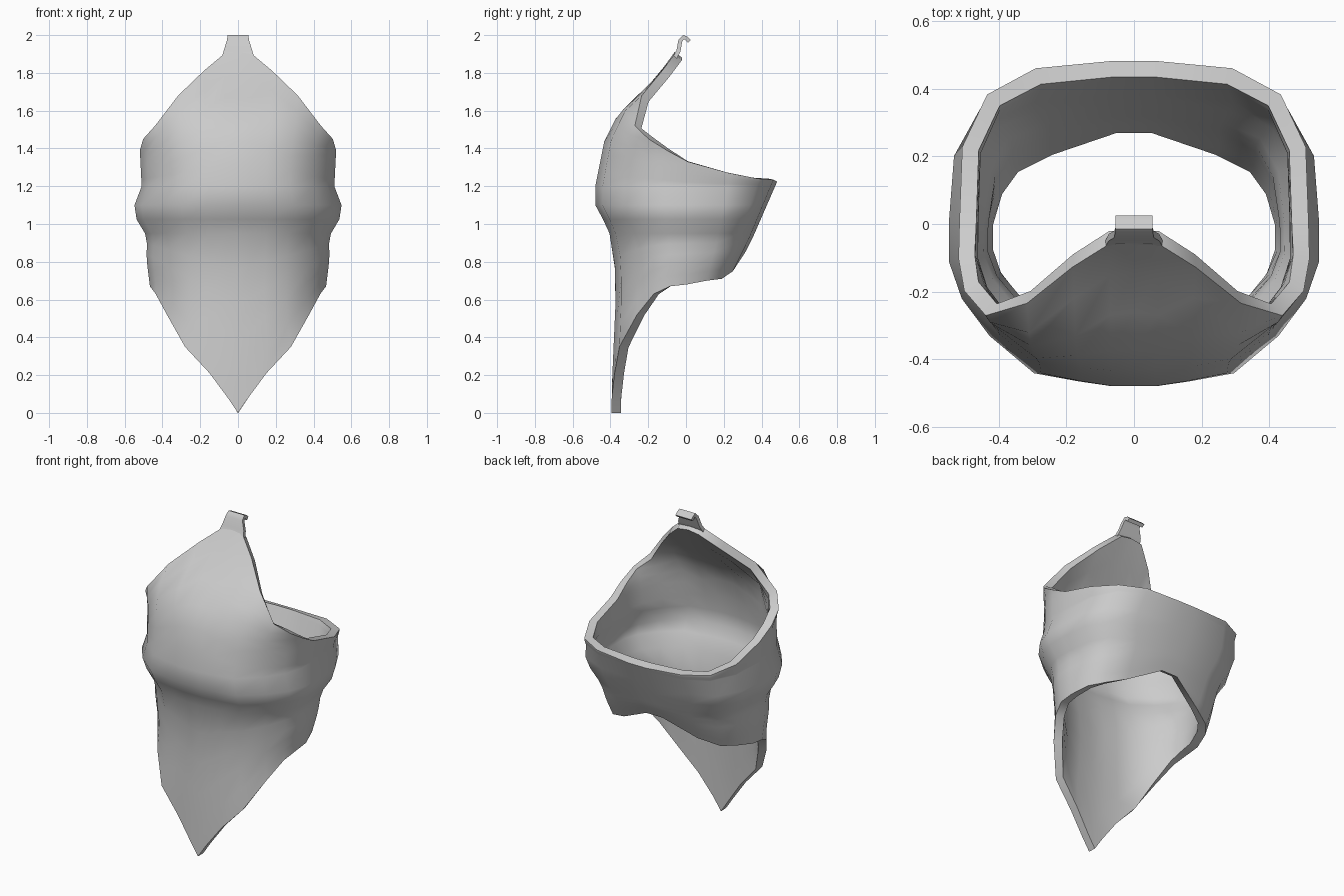
import bpy, math

if "Cube" in bpy.data.objects:
    bpy.data.objects.remove(bpy.data.objects["Cube"])


def lerp(table, z):
    """Linear lookup in (z, value) pairs sorted by rising z."""
    if z <= table[0][0]:
        return table[0][1]
    for (z0, v0), (z1, v1) in zip(table, table[1:]):
        if z <= z1:
            return v0 + (v1 - v0) * (z - z0) / (z1 - z0)
    return table[-1][1]


def make_sheet(name, verts, faces, thickness):
    mesh = bpy.data.meshes.new(name)
    mesh.from_pydata(verts, [], faces)
    ob = bpy.data.objects.new(name, mesh)
    bpy.context.collection.objects.link(ob)
    sol = ob.modifiers.new("cloth_thickness", "SOLIDIFY")
    sol.thickness = thickness
    sol.offset = -1
    bpy.ops.object.select_all(action="DESELECT")
    ob.select_set(True)
    bpy.context.view_layer.objects.active = ob
    bpy.ops.object.modifier_apply(modifier=sol.name)
    bpy.ops.object.shade_smooth_by_angle(angle=math.radians(42))
    return ob


# Profiles over height: half width, front depth, back depth
WIDTH = [(0, .42), (.2, .5), (.35, .52), (.5, .485), (.66, .465), (.82, .485),
         (.93, .48), (1.03, .54), (1.1, .548), (1.2, .51), (1.4, .52),
         (1.5, .56), (1.67, .585), (1.9, .62)]
FRONT = [(0, -.395), (.2, -.39), (.65, -.37), (.85, -.38), (.97, -.41),
         (1.1, -.48), (1.2, -.48), (1.45, -.43), (1.6, -.35), (1.67, -.265),
         (1.78, -.155), (1.9, -.06)]
BACK = [(.68, .22), (.71, .24), (.92, .35), (1.23, .485)]

# Half section from front to back: x fraction, y fraction, top z, bottom z
HALF = [(0, -1, 1.91, 0), (.12, -1, 1.90, .08), (.3, -.97, 1.81, .21),
        (.54, -.92, 1.68, .35), (.78, -.69, 1.52, .52),
        (.93, -.46, 1.45, .63), (1, -.23, 1.39, .67), (1, .02, 1.33, .68),
        (.99, .47, 1.27, .70), (.85, .79, 1.24, .71), (.57, .95, 1.235, .75),
        (.12, 1, 1.225, .85)]
columns = HALF + [(-a, b, t, l) for a, b, t, l in reversed(HALF[1:])]


def column_points(a, b, top, low):
    # Rows are shared by all columns around the fold at the middle
    stops = [(top, 1.2, 6), (1.2, 1.1, 1), (1.1, .95, 2), (.95, low, 5)]
    zs = [s + (e - s) * k / n for s, e, n in stops for k in range(n)] + [low]
    pts = []
    for z in zs:
        taper = 1 - .13 * max(0, 1.25 - z) * min(1, max(0, b * 2))
        y = abs(b) * lerp(FRONT, z) if b < 0 else b * lerp(BACK, z)
        pts.append((a * lerp(WIDTH, z) * taper, y, z))
    return pts


# Wrapped cloth shell
verts = [p for c in columns for p in column_points(*c)]
rows = len(verts) // len(columns)
faces = []
for i in range(len(columns)):
    n = (i + 1) % len(columns)
    for j in range(rows - 1):
        faces.append((i * rows + j + 1, n * rows + j + 1,
                      n * rows + j, i * rows + j))
make_sheet("face_wrap", verts, faces, .05)

# Small hooked lip on the nose tip
path = [(.025, 1.975, .055), (.01, 1.99, .055), (-.015, 2.0, .055),
        (-.04, 1.975, .058), (-.05, 1.92, .075), (-.07, 1.885, .085)]
lip = [(s * w, y, z) for y, z, w in path for s in (-1, 1)]
lip_faces = [(2 * k + 2, 2 * k + 3, 2 * k + 1, 2 * k)
             for k in range(len(path) - 1)]
make_sheet("nose_lip", lip, lip_faces, .022)
